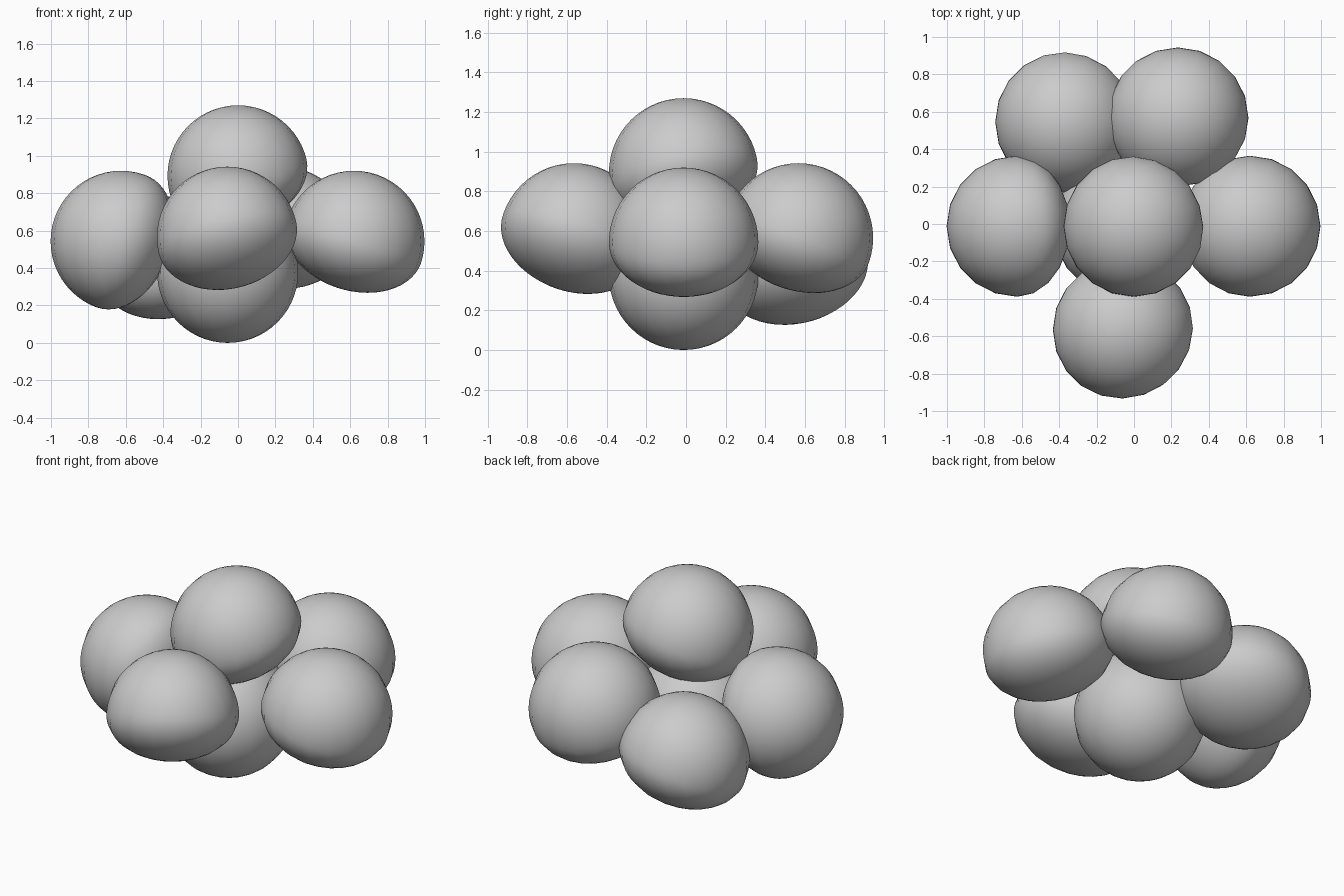
import bpy, bmesh
from mathutils import Vector

if "Cube" in bpy.data.objects:
    bpy.data.objects.remove(bpy.data.objects["Cube"])

R = 0.377


def ball(name, center, flat_dir=None, keep=0.7):
    """Round lump whose half facing flat_dir is squashed."""
    bm = bmesh.new()
    bmesh.ops.create_uvsphere(bm, u_segments=20, v_segments=28, radius=R)
    if flat_dir:
        n = Vector(flat_dir).normalized()
        for v in bm.verts:
            d = v.co.dot(n)
            if d > 0:
                v.co -= n * d * (1 - keep)
    for f in bm.faces:
        f.smooth = True
    mesh = bpy.data.meshes.new(name)
    bm.to_mesh(mesh)
    bm.free()
    ob = bpy.data.objects.new(name, mesh)
    ob.location = center
    bpy.context.collection.objects.link(ob)


# cluster of lumps: name, centre, direction of the flattened side
lumps = [
    ("top_lump", (0.0, -0.012, 0.893), (0.25, 0.2, -0.93)),
    ("bottom_lump", (-0.055, -0.012, 0.377), None),
    ("left_lump", (-0.625, -0.012, 0.543), (0.9, 0.0, -0.35)),
    ("right_lump", (0.62, -0.012, 0.543), (-0.28, 0.0, -0.92)),
    ("front_lump", (-0.057, -0.565, 0.565), (0.22, -0.3, -0.93)),
    ("back_right_lump", (0.235, 0.567, 0.565), (0.0, -0.32, -0.94)),
    ("back_left_lump", (-0.365, 0.545, 0.405), (0.25, 0.2, -0.93)),
]
for lump in lumps:
    ball(*lump)
